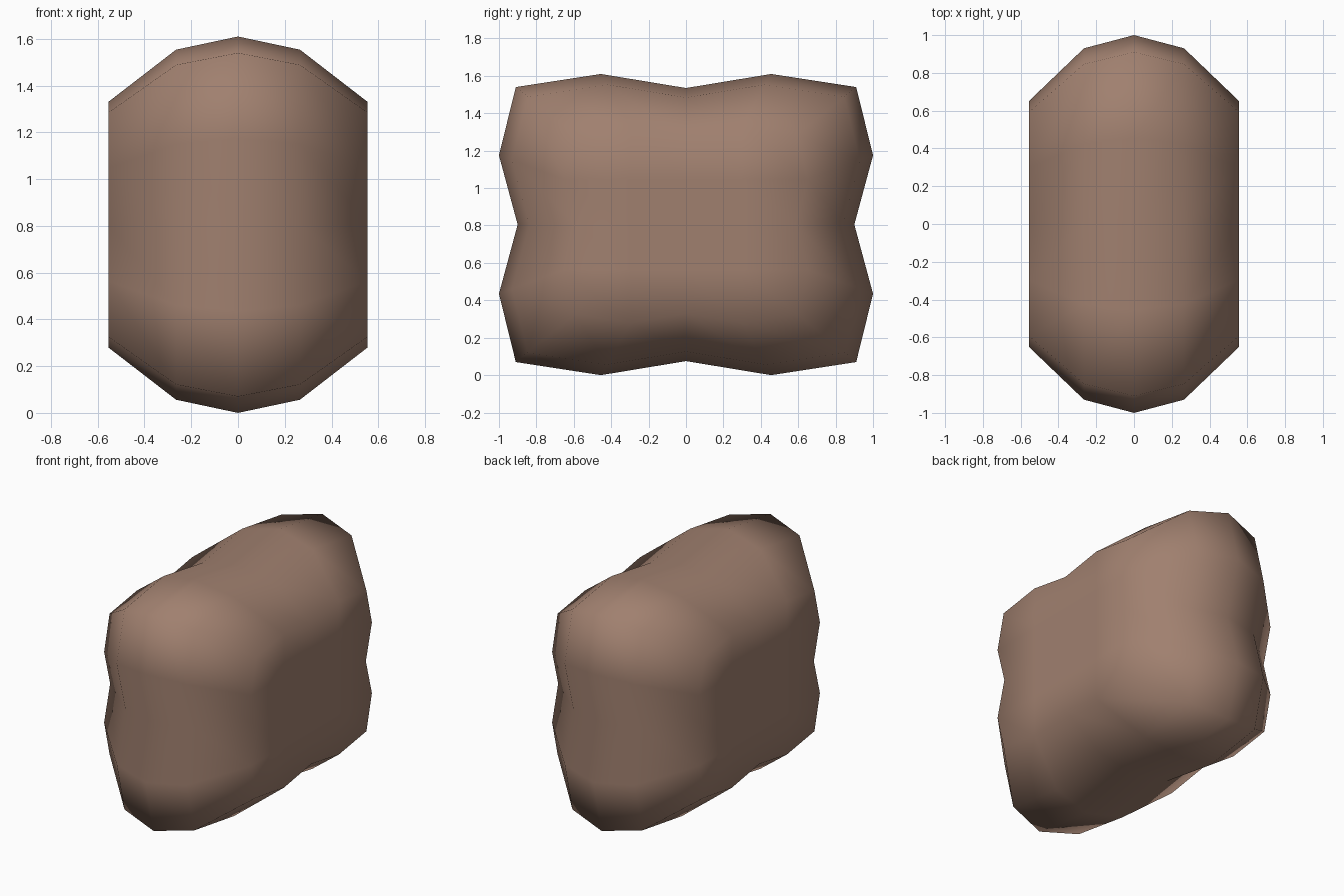
import bpy, bmesh
from math import copysign

old = bpy.data.objects.get("Cube")
if old:
    bpy.data.objects.remove(old, do_unlink=True)

# Warm brown stone
stone = bpy.data.materials.new("warm_brown")
stone.use_nodes = True
colour = (0.352, 0.216, 0.159, 1)
stone.diffuse_color = colour
bsdf = next(n for n in stone.node_tree.nodes if n.type == 'BSDF_PRINCIPLED')
bsdf.inputs["Base Color"].default_value = colour

# Values at the middle, halfway and end of each grid direction
HALF_WIDTH = (0, 0.265, 0.555)
SLICE_SCALE = (1, 0.93, 0.652)
END_BULGE = (0.9, 1.0, 0.91)
TOP_BULGE = (0.73, 0.805, 0.735)
CENTRE_Z = 0.805

# Lumpy boulder: a gridded cube, tapered towards both sides, two lobes per edge
bm = bmesh.new()
bmesh.ops.create_cube(bm, size=2)
bmesh.ops.subdivide_edges(bm, edges=bm.edges[:], cuts=3, use_grid_fill=True)
for v in bm.verts:
    i, j, k = (round(abs(c) * 2) for c in v.co)
    scale = SLICE_SCALE[i]
    y = END_BULGE[k] if j == 2 else j * 0.455
    z = TOP_BULGE[j] if k == 2 else k * 0.37
    v.co = (copysign(HALF_WIDTH[i], v.co.x),
            copysign(y * scale, v.co.y),
            copysign(z * scale, v.co.z) + CENTRE_Z)
bmesh.ops.recalc_face_normals(bm, faces=bm.faces[:])
for f in bm.faces:
    f.smooth = True

mesh = bpy.data.meshes.new("boulder")
bm.to_mesh(mesh)
bm.free()
mesh.materials.append(stone)
boulder = bpy.data.objects.new("boulder", mesh)
bpy.context.collection.objects.link(boulder)
